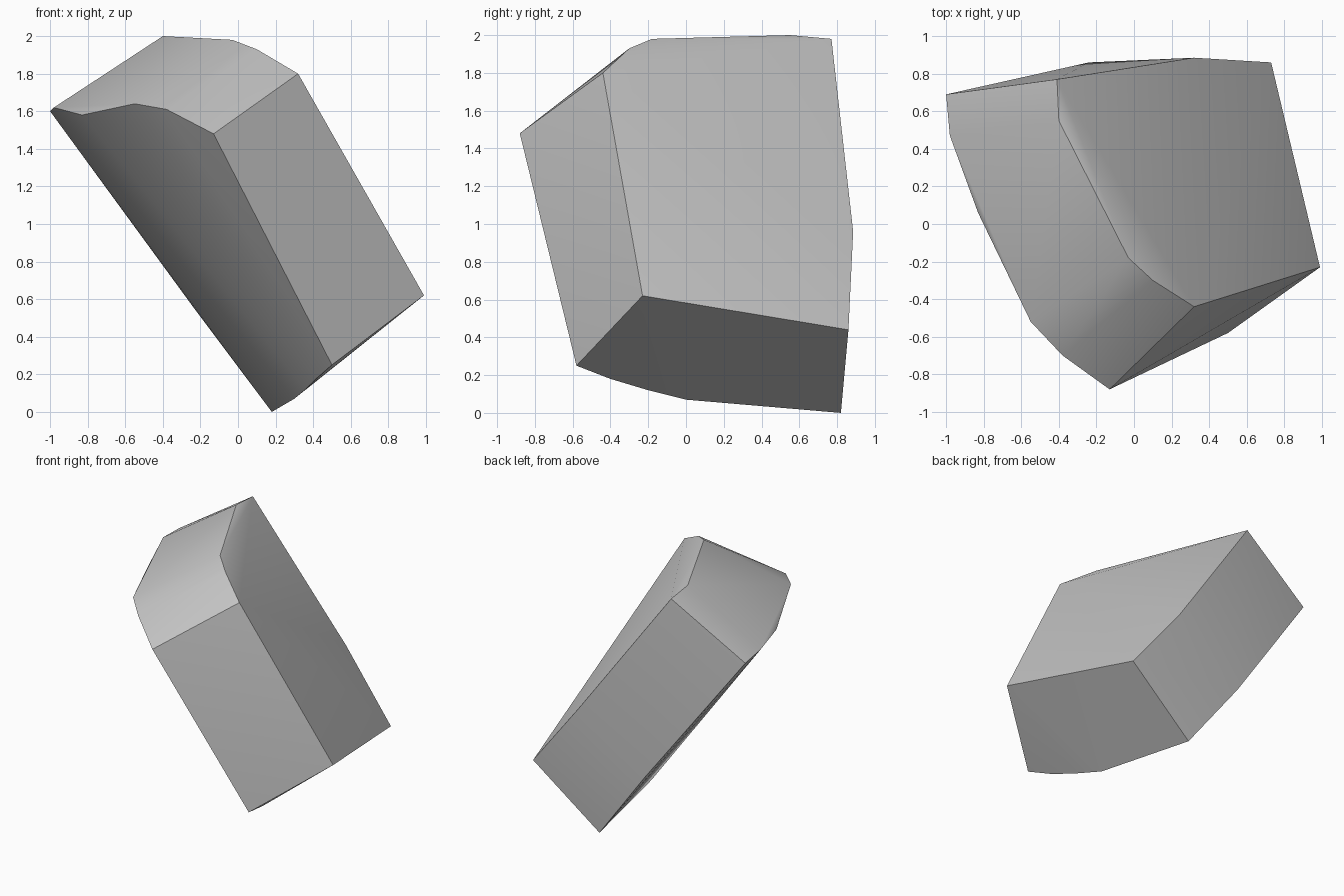
import bpy
import bmesh
import math

# Remove the default cube only
default_cube = bpy.data.objects.get("Cube")
if default_cube:
    bpy.data.objects.remove(default_cube, do_unlink=True)


def make_material(name, colour):
    material = bpy.data.materials.new(name)
    material.use_nodes = True
    material.diffuse_color = colour
    material.node_tree.nodes["Principled BSDF"].inputs["Base Color"].default_value = colour
    return material


def convex_block(name, outlines, material):
    """Skin the space between several outlines with a closed convex surface."""
    bm = bmesh.new()
    for outline in outlines:
        for point in outline:
            bm.verts.new(point)
    bmesh.ops.convex_hull(bm, input=bm.verts[:])
    loose = [vert for vert in bm.verts if not vert.link_faces]
    bmesh.ops.delete(bm, geom=loose, context="VERTS")
    bmesh.ops.recalc_face_normals(bm, faces=bm.faces[:])
    mesh = bpy.data.meshes.new(name)
    bm.to_mesh(mesh)
    bm.free()
    mesh.materials.append(material)
    block = bpy.data.objects.new(name, mesh)
    bpy.context.collection.objects.link(block)
    return block


# Outline of the upper side: front edge, rounded top end, back edge
upper_outline = [
    (.99, -.23, .62), (.32, -.44, 1.8), (.1, -.3, 1.93), (-.03, -.18, 1.98),
    (-.4, .55, 2), (-.41, .77, 1.98), (.32, .885, .96), (.73, .86, .44),
]

# Outline of the lower, bulging side, in the same order
lower_outline = [
    (.5, -.58, .25), (-.13, -.88, 1.48), (-.38, -.7, 1.61), (-.55, -.52, 1.64),
    (-.83, .06, 1.58), (-.98, .47, 1.62), (-1, .69, 1.6), (-.24, .86, .56),
    (.18, .82, 0), (.3, 0, .07), (.36, -.2, .12), (.42, -.4, .18),
]

stone_grey = make_material("stone grey", (.55, .55, .55, 1))
block = convex_block("tilted_block", [upper_outline, lower_outline], stone_grey)

# Smooth the bulging sides while keeping the main edges crisp
bpy.ops.object.select_all(action="DESELECT")
block.select_set(True)
bpy.context.view_layer.objects.active = block
bpy.ops.object.shade_smooth_by_angle(angle=math.radians(30))
